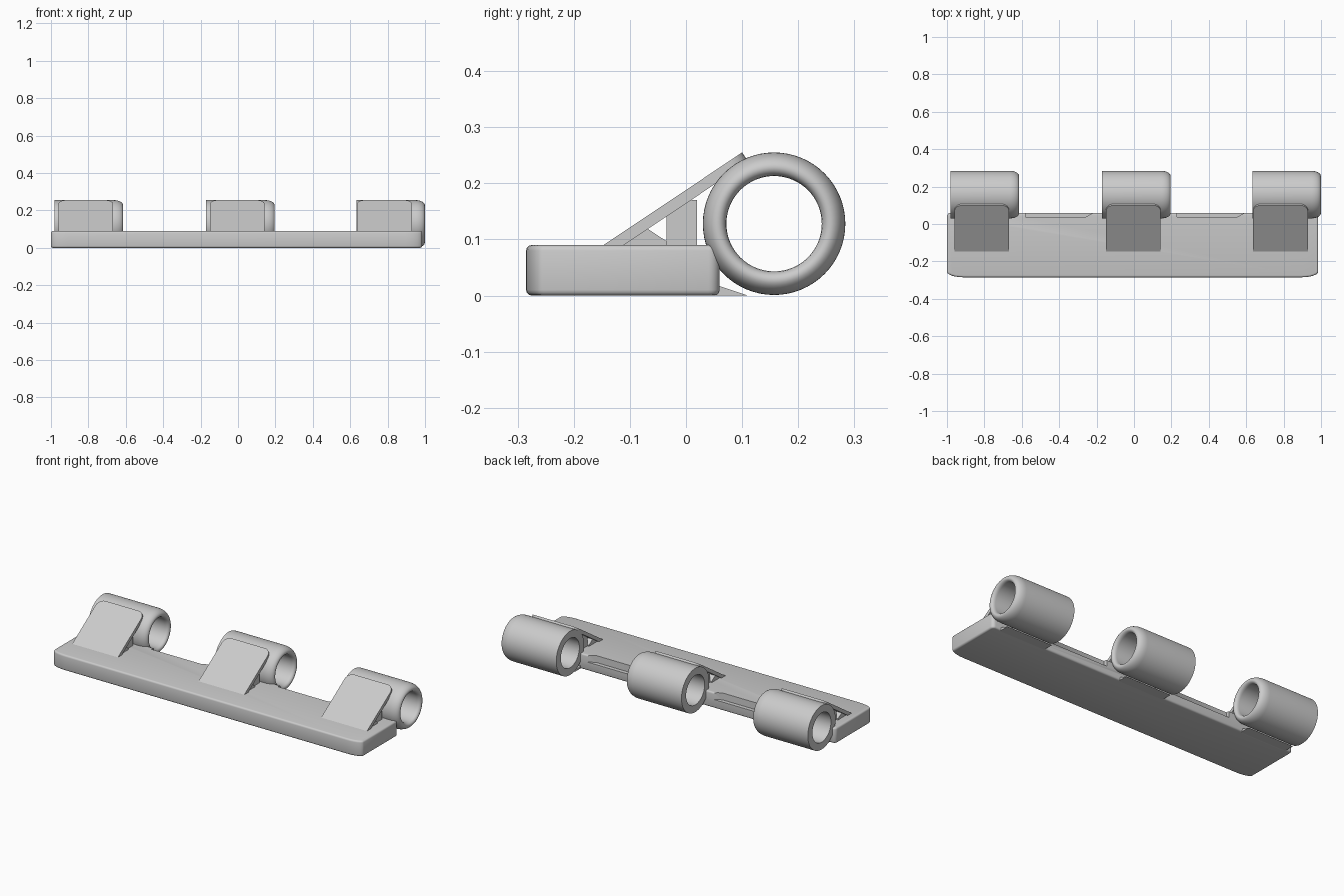
import bpy, bmesh, math
from mathutils import Vector

if "Cube" in bpy.data.objects:
    bpy.data.objects.remove(bpy.data.objects["Cube"], do_unlink=True)

grey = bpy.data.materials.new("plain_grey")
grey.use_nodes = True
grey.diffuse_color = (0.6, 0.6, 0.6, 1)
grey.node_tree.nodes["Principled BSDF"].inputs["Base Color"].default_value = (0.6, 0.6, 0.6, 1)


def prism(name, points, offset):
    """Solid made by sweeping a closed outline along an offset."""
    bm = bmesh.new()
    face = bm.faces.new([bm.verts.new(p) for p in points])
    new = bmesh.ops.extrude_face_region(bm, geom=[face])["geom"]
    bmesh.ops.translate(bm, vec=Vector(offset),
                        verts=[v for v in new if isinstance(v, bmesh.types.BMVert)])
    return finish(name, bm)


def finish(name, bm):
    bmesh.ops.recalc_face_normals(bm, faces=bm.faces)
    mesh = bpy.data.meshes.new(name)
    bm.to_mesh(mesh)
    bm.free()
    mesh.materials.append(grey)
    obj = bpy.data.objects.new(name, mesh)
    bpy.context.collection.objects.link(obj)
    return obj


def activate(obj):
    bpy.ops.object.select_all(action='DESELECT')
    obj.select_set(True)
    bpy.context.view_layer.objects.active = obj


def smooth(obj):
    activate(obj)
    bpy.ops.object.shade_smooth_by_angle(angle=math.radians(35))


def apply_all(obj):
    activate(obj)
    for mod in list(obj.modifiers):
        bpy.ops.object.modifier_apply(modifier=mod.name)


def corner(cx, cy, rx, ry, start, steps=6):
    """Quarter ellipse of outline points, counter-clockwise."""
    angles = [math.radians(start + 90 * i / steps) for i in range(steps + 1)]
    return [(cx + rx * math.cos(a), cy + ry * math.sin(a), 0) for a in angles]


# Base plate with softly rounded corners
outline = (corner(-0.91, -0.255, 0.09, 0.03, 180) + corner(0.895, -0.255, 0.09, 0.03, 270)
           + corner(0.965, 0.04, 0.02, 0.02, 0) + corner(-0.98, 0.04, 0.02, 0.02, 90))
plate = prism("base_plate", outline, (0, 0, 0.09))
bevel = plate.modifiers.new("soft_edges", 'BEVEL')
bevel.width, bevel.segments = 0.01, 3
bevel.limit_method, bevel.angle_limit = 'ANGLE', math.radians(50)

# Shallow notches along the back edge, between the barrels
for x in (-0.58, 0.23):
    cutter = prism("notch_cutter", [(x, 0.037, 0.05), (x + 0.32, 0.037, 0.05),
                                    (x + 0.38, 0.07, 0.05), (x, 0.07, 0.05)], (0, 0, 0.1))
    cut = plate.modifiers.new("notch", 'BOOLEAN')
    cut.operation, cut.object, cut.solver = 'DIFFERENCE', cutter, 'EXACT'
    cutter.hide_render = True
    cutter.hide_set(True)
apply_all(plate)
for obj in [o for o in bpy.data.objects if o.name.startswith("notch_cutter")]:
    bpy.data.objects.remove(obj, do_unlink=True)
smooth(plate)


def barrel(name, x0, x1, sides=64):
    """Tube along x: square rim on one end, rounded rim on the other."""
    outer, inner, depth = 0.127, 0.085, 0.05
    profile = [(x0, inner), (x0, outer)]
    mid, half = (outer + inner) / 2 - 0.006, (outer - inner) / 2
    for i in range(9):                      # broad outer rounding
        a = math.pi / 2 * i / 8
        profile.append((x1 - depth + depth * math.sin(a), mid + (outer - mid) * math.cos(a)))
    for i in range(1, 5):                   # small inner rounding
        a = math.pi / 2 * i / 4
        profile.append((x1 - half + half * math.cos(a), mid - (mid - inner) * math.sin(a)))
    bm = bmesh.new()
    rings = []
    for s in range(sides):
        t = 2 * math.pi * s / sides
        rings.append([bm.verts.new((x, 0.157 + r * math.cos(t), 0.128 + r * math.sin(t)))
                      for x, r in profile])
    n = len(profile)
    for s in range(sides):
        a, b = rings[s], rings[(s + 1) % sides]
        for i in range(n):
            j = (i + 1) % n
            bm.faces.new((a[i], a[j], b[j], b[i]))
    smooth(finish(name, bm))


def flap(name, x0, x1):
    """Sloping slab with rounded upper corners."""
    low, high = Vector((0, -0.15, 0.088)), Vector((0, 0.10, 0.255))
    up = high - low
    length, r = up.length, 0.04
    up.normalize()
    flat = ([(x0, 0, 0), (x1, 0, 0)] + corner(x1 - r, length - r, r, r, 0)
            + corner(x0 + r, length - r, r, r, 90))
    points = [Vector((x, 0, 0)) + low + up * d for x, d, _ in flat]
    down = Vector((0, up.z, -up.y)) * 0.02
    smooth(prism(name, points, down))


def side_prism(name, x0, x1, yz):
    prism(name, [(x0, y, z) for y, z in yz], (x1 - x0, 0, 0))


# Three hinge stations
for label, x in (("right", -0.98), ("middle", -0.17), ("left", 0.633)):
    barrel(label + "_barrel", x, x + 0.366)
    f0, f1 = x + 0.02, x + 0.313
    if label == "left":
        f0, f1 = x + 0.003, x + 0.297
    flap(label + "_flap", f0, f1)
    # supports under the flap and the ramp joining plate to barrel
    side_prism(label + "_post", f0 + 0.02, f1 - 0.02,
               [(-0.035, 0.08), (0.02, 0.08), (0.02, 0.17), (0.003, 0.17), (-0.035, 0.142)])
    side_prism(label + "_wedge", f0 + 0.01, f1 - 0.01,
               [(-0.13, 0.08), (-0.035, 0.08), (-0.035, 0.097), (-0.07, 0.12), (-0.09, 0.112)])
    side_prism(label + "_ramp", f0, f1,
               [(-0.05, 0.0), (0.11, 0.0), (0.05, 0.02), (-0.05, 0.02)])
